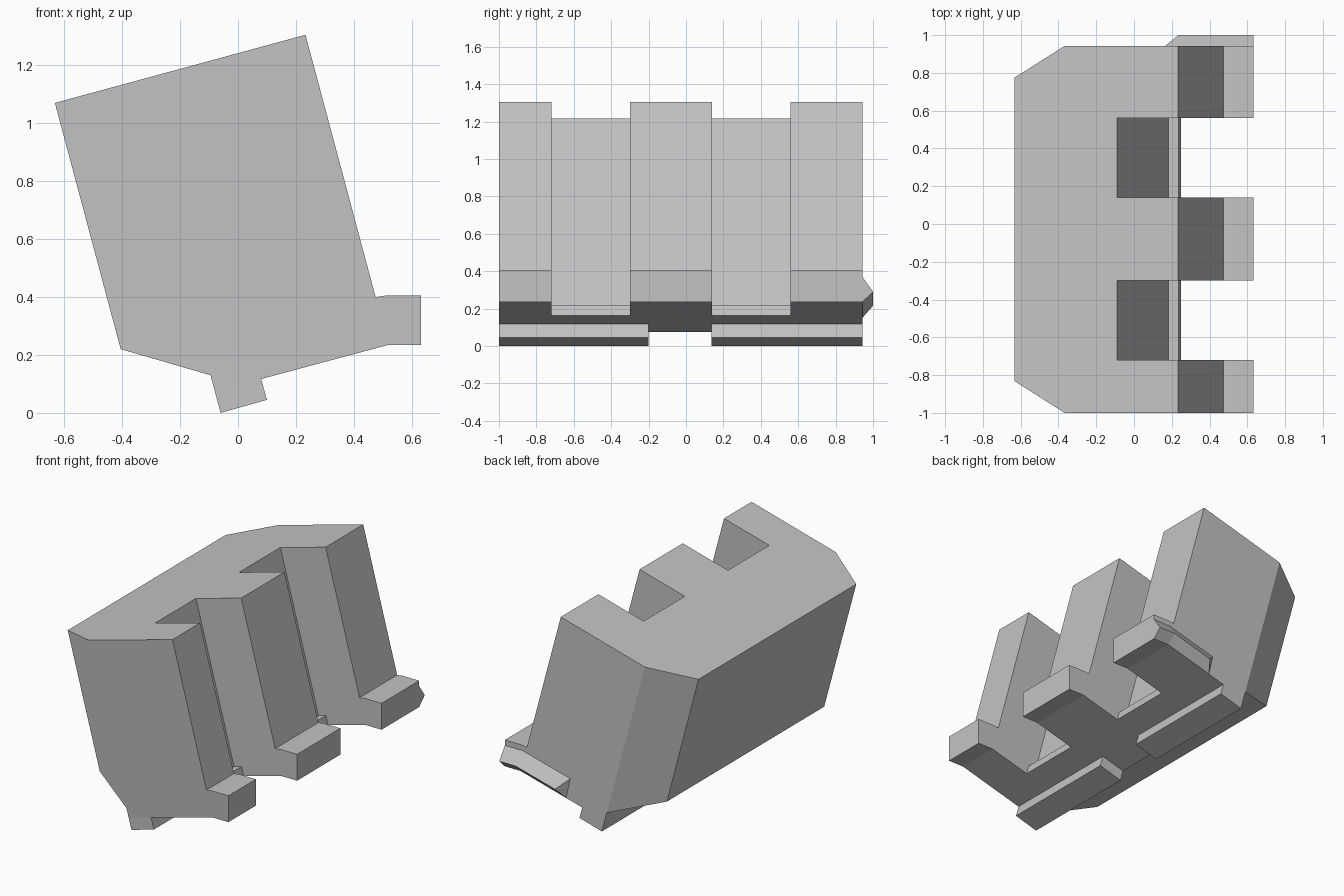
import bpy, bmesh
from mathutils import Vector

default = bpy.data.objects.get("Cube")
if default:
    bpy.data.objects.remove(default, do_unlink=True)

# Single plastic colour
grey = bpy.data.materials.new("light_grey_plastic")
grey.use_nodes = True
colour = (0.55, 0.55, 0.55, 1)
grey.diffuse_color = colour
grey.node_tree.nodes["Principled BSDF"].inputs["Base Color"].default_value = colour


def make_object(name, bm):
    bmesh.ops.recalc_face_normals(bm, faces=bm.faces)
    mesh = bpy.data.meshes.new(name)
    bm.to_mesh(mesh)
    bm.free()
    mesh.materials.append(grey)
    obj = bpy.data.objects.new(name, mesh)
    bpy.context.collection.objects.link(obj)
    return obj


def loft(sections):
    """Closed solid through matching rings of points."""
    bm = bmesh.new()
    rings = [[bm.verts.new(p) for p in ring] for ring in sections]
    n = len(rings[0])
    for a, b in zip(rings, rings[1:]):
        for i in range(n):
            j = (i + 1) % n
            bm.faces.new((a[i], a[j], b[j], b[i]))
    bm.faces.new(rings[0])
    bm.faces.new(rings[-1][::-1])
    return bm


def prism(profile, y0, y1):
    """Side profile in x, z stretched along y."""
    return loft([[(x, y, z) for x, z in profile] for y in (y0, y1)])


FRONT, BACK = -1.0, 0.943

# Leaning housing with the forward lip
body_profile = [(-0.632, 1.07), (0.233, 1.305), (0.475, 0.4), (0.51, 0.405),
                (0.632, 0.405), (0.632, 0.235), (0.52, 0.235), (0.08, 0.117),
                (-0.08, 0.074), (-0.095, 0.13), (-0.405, 0.22)]
bm = prism(body_profile, FRONT, BACK)

# Slice off the two rear corners parallel to the lean
lean = Vector((0.262, 0, -0.965))
for end, side in ((FRONT, -1), (BACK, 1)):
    corner = Vector((-0.367, end, 1.142))
    across = Vector((-0.265, -side * 0.168, -0.072))
    normal = lean.cross(across)
    if normal.y * side < 0:
        normal.negate()
    cut = bmesh.ops.bisect_plane(bm, geom=bm.verts[:] + bm.edges[:] + bm.faces[:],
                                 plane_co=corner, plane_no=normal,
                                 dist=0.0005, clear_outer=True)
    rim = [e for e in bm.edges if e.is_boundary]
    bmesh.ops.holes_fill(bm, edges=rim, sides=0)
body = make_object("housing", bm)

# Two deep slots in the leaning face, leaving a small ledge at the bottom
slot_profile = [(-0.143, 1.417), (0.182, 0.205), (0.235, 0.22),
                (0.277, 0.06), (0.8, 0.06), (0.8, 1.417)]
for y0, y1 in ((-0.72, -0.3), (0.14, 0.56)):
    cutter = make_object("slot_cutter", prism(slot_profile, y0, y1))
    cutter.hide_render = True
    mod = body.modifiers.new("slot", "BOOLEAN")
    mod.operation = "DIFFERENCE"
    mod.solver = "EXACT"
    mod.object = cutter
    bpy.context.view_layer.objects.active = body
    bpy.ops.object.modifier_apply(modifier=mod.name)
    bpy.data.objects.remove(cutter, do_unlink=True)

# Feet under the housing, with a gap between them
foot_profile = [(-0.08, 0.074), (-0.06, 0), (0.1, 0.045), (0.08, 0.117)]
for name, y0, y1 in (("front_foot", FRONT, -0.2), ("back_foot", 0.137, BACK)):
    make_object(name, prism(foot_profile, y0, y1))

# Pointed latch ridge on the back end, bent to follow the underside
make_object("latch_ridge", loft([
    [(0.632, BACK, 0.235), (0.632, 1, 0.29), (0.632, BACK, 0.37)],
    [(0.52, BACK, 0.235), (0.515, 1, 0.29), (0.505, BACK, 0.37)],
    [(0.195, BACK, 0.15), (0.235, 1, 0.215), (0.165, BACK, 0.28)]]))
